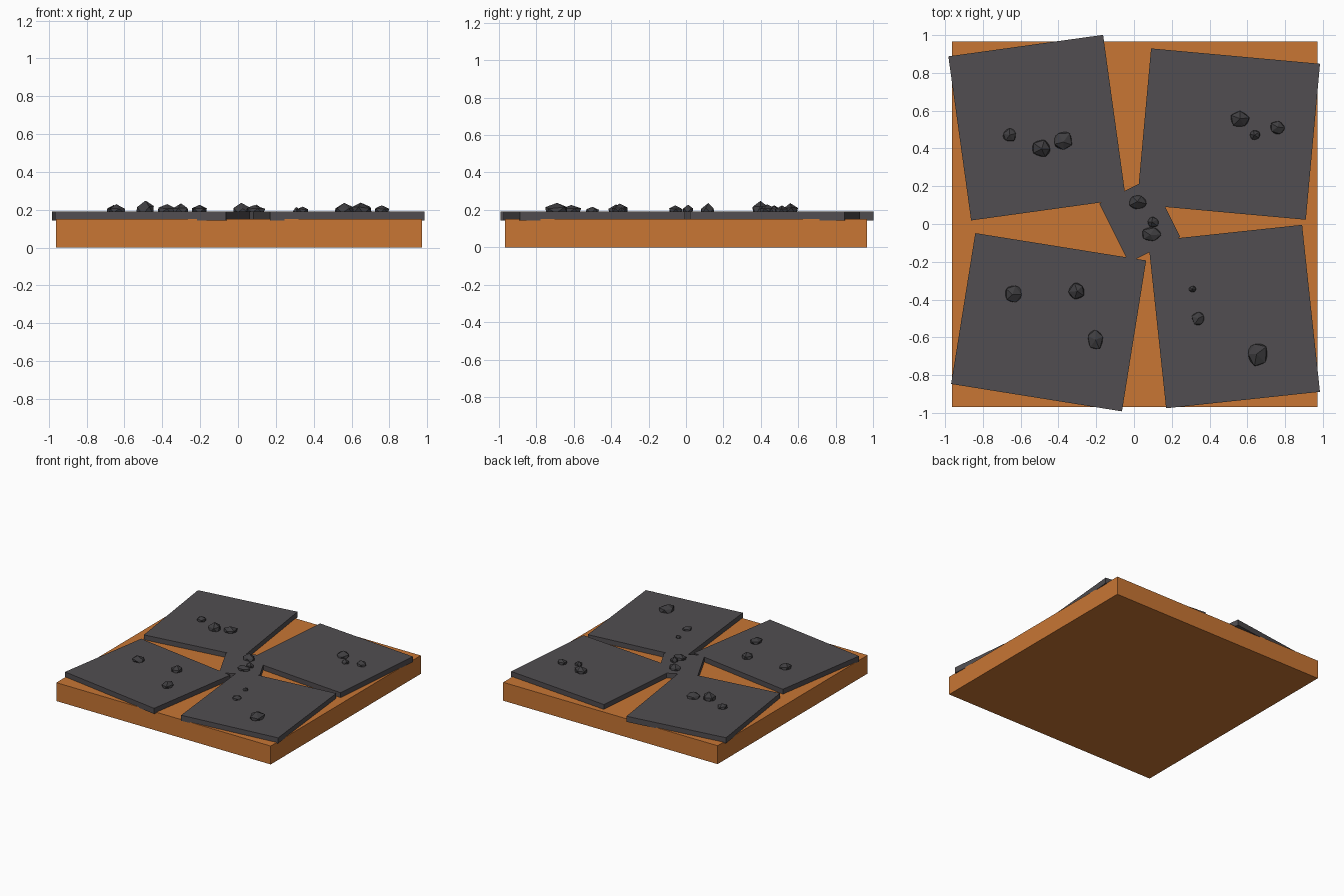
import bpy, math, random
from mathutils import Vector

random.seed(4)
cube = bpy.data.objects.get("Cube")
if cube:
    bpy.data.objects.remove(cube, do_unlink=True)


def material(name, color):
    m = bpy.data.materials.new(name)
    m.use_nodes = True
    m.diffuse_color = (*color, 1)
    m.node_tree.nodes["Principled BSDF"].inputs["Base Color"].default_value = (*color, 1)
    return m


CLAY = material("orange_clay", (0.58, 0.18, 0.034))
SLATE = material("dark_slate", (0.083, 0.076, 0.082))
STONE = material("charcoal_stone", (0.05, 0.048, 0.052))
TOP = 0.19


def slab(name, x, y, width, depth, z0, z1, angle, mat):
    bpy.ops.mesh.primitive_cube_add(size=1, location=(x, y, (z0 + z1) / 2),
                                    rotation=(0, 0, math.radians(angle)))
    ob = bpy.context.object
    ob.name = name
    ob.scale = (width, depth, z1 - z0)
    ob.data.materials.append(mat)


def pebble(name, x, y, rx, ry, height, angle):
    # Faceted stone, half sunk into the paving
    bpy.ops.mesh.primitive_ico_sphere_add(subdivisions=1, radius=1, location=(x, y, TOP))
    ob = bpy.context.object
    ob.name = name
    turn = math.radians(angle)
    for v in ob.data.vertices:
        if v.co.z < 0:
            v.co.z *= 0.5
        v.co += Vector([random.uniform(-0.09, 0.09) for _ in range(3)])
        px = v.co.x * math.cos(turn) - v.co.y * math.sin(turn)
        py = v.co.x * math.sin(turn) + v.co.y * math.cos(turn)
        v.co = (px * rx * 1.1, py * ry * 1.1, v.co.z * height)
    ob.data.materials.append(STONE)


# Base block
slab("base_block", 0.005, 0, 1.935, 1.935, 0, 0.15, 0, CLAY)

# Paving slabs: x, y, width, depth, angle
paving = {
    "back_right_slab": (-0.513, 0.51, 0.827, 0.877, 7.9),
    "back_left_slab": (0.5, 0.476, 0.898, 0.829, -5.2),
    "front_right_slab": (-0.452, -0.52, 0.916, 0.809, -9.1),
    "front_left_slab": (0.53, -0.49, 0.819, 0.889, 6.1),
    "centre_slab": (0.03, 0.02, 0.304, 0.349, 26.6),
}
for name, (x, y, w, d, a) in paving.items():
    slab(name, x, y, w, d, 0.144, TOP, a, SLATE)

# Pebbles: x, y, radii, height, turn
pebbles = [
    (-0.66, 0.47, 0.036, 0.036, 0.036, 20),
    (-0.49, 0.4, 0.05, 0.044, 0.06, 0),
    (-0.375, 0.44, 0.048, 0.05, 0.042, 50),
    (0.56, 0.555, 0.048, 0.042, 0.044, 10),
    (0.64, 0.47, 0.028, 0.026, 0.036, 30),
    (0.76, 0.51, 0.038, 0.036, 0.036, 0),
    (0.02, 0.115, 0.046, 0.038, 0.045, 60),
    (0.1, 0.01, 0.03, 0.03, 0.036, 30),
    (0.09, -0.055, 0.052, 0.038, 0.034, 0),
    (-0.64, -0.37, 0.048, 0.046, 0.036, 0),
    (-0.305, -0.355, 0.042, 0.048, 0.043, 40),
    (-0.205, -0.615, 0.04, 0.053, 0.036, 15),
    (0.31, -0.345, 0.019, 0.017, 0.022, 0),
    (0.34, -0.5, 0.034, 0.036, 0.028, 20),
    (0.655, -0.69, 0.053, 0.063, 0.046, 35),
]
for i, p in enumerate(pebbles, 1):
    pebble(f"pebble_{i}", *p)
